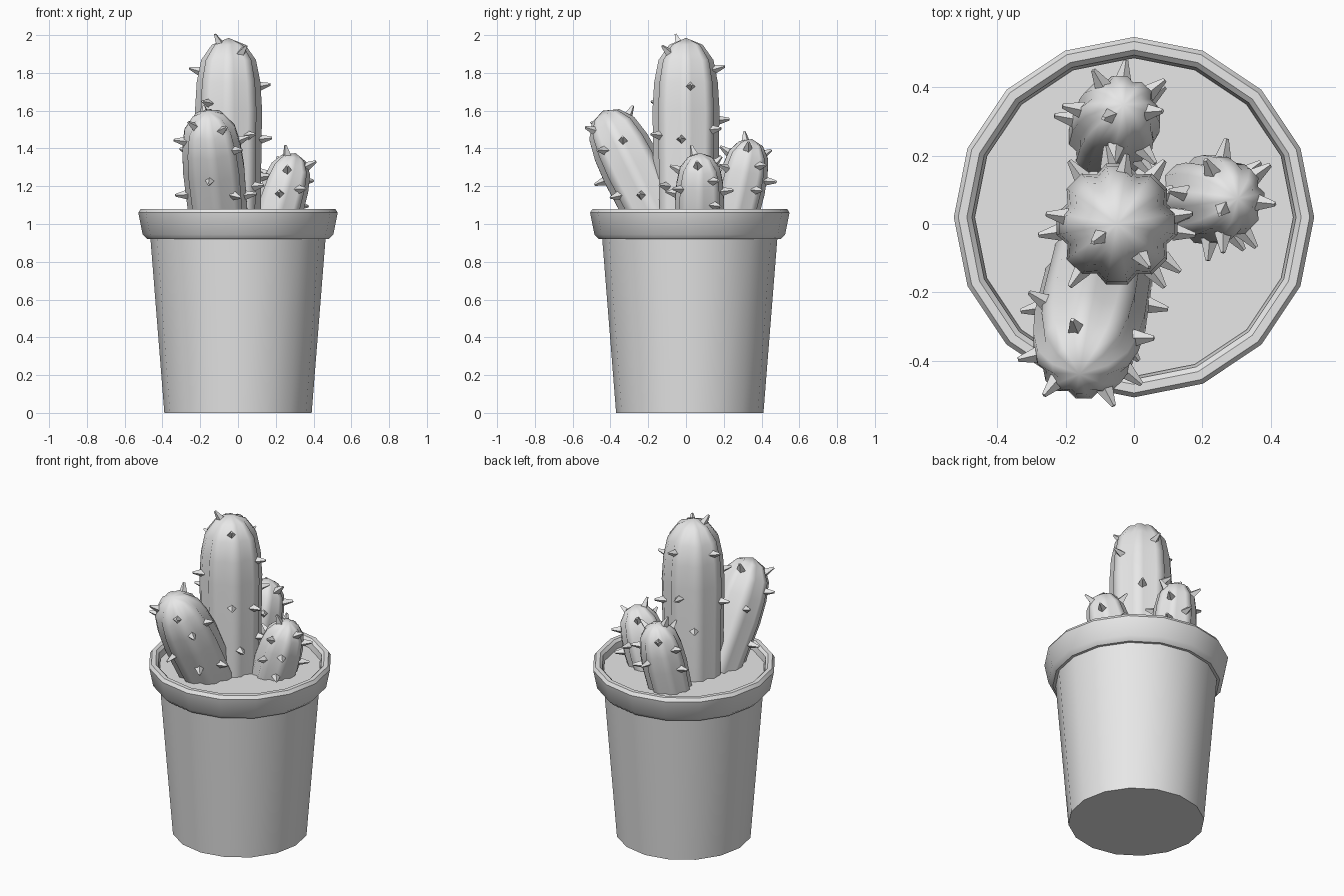
import bpy
import bmesh
from math import radians, cos, sin, tau
from mathutils import Vector, Matrix

cube = bpy.data.objects.get("Cube")
if cube:
    bpy.data.objects.remove(cube, do_unlink=True)

# One plain grey for everything
grey = bpy.data.materials.new("plain_grey")
grey.use_nodes = True
grey.diffuse_color = (0.8, 0.8, 0.8, 1)
grey.node_tree.nodes["Principled BSDF"].inputs["Base Color"].default_value = (0.8, 0.8, 0.8, 1)


def finish(bm, name, angle):
    bmesh.ops.recalc_face_normals(bm, faces=bm.faces)
    mesh = bpy.data.meshes.new(name)
    bm.to_mesh(mesh)
    bm.free()
    mesh.materials.append(grey)
    mesh.shade_smooth()
    mesh.set_sharp_from_angle(angle=radians(angle))
    obj = bpy.data.objects.new(name, mesh)
    bpy.context.collection.objects.link(obj)
    return obj


def bridge(bm, lower, upper):
    n = len(lower)
    for i in range(n):
        j = (i + 1) % n
        bm.faces.new((lower[i], lower[j], upper[j], upper[i]))


def lathe(name, profile, closed=False, sides=16):
    bm = bmesh.new()
    rings = []
    for r, z in profile:
        rings.append([bm.verts.new((r * cos(tau * i / sides), r * sin(tau * i / sides) + POT_Y, z))
                      for i in range(sides)])
    for a, b in zip(rings, rings[1:]):
        bridge(bm, a, b)
    if closed:
        bridge(bm, rings[-1], rings[0])
    else:
        bm.faces.new(rings[0])
        bm.faces.new(rings[-1])
    return finish(bm, name, 35)


# Pot, rim and soil
POT_Y = 0.02
lathe("pot_body", [(0.39, 0), (0.465, 0.94)])
lathe("pot_rim", [(0.455, 0.92), (0.48, 0.92), (0.505, 0.945), (0.528, 1.06), (0.515, 1.08),
                  (0.49, 1.08), (0.475, 1.065), (0.465, 1.0)], closed=True)
lathe("soil", [(0.467, 1.0), (0.467, 1.03)])

# Cactus outline: distance below the tip and radius, both in cactus radii
CAP = [(0, 0), (0.2, 0.5), (0.65, 0.82), (1.3, 0.95), (2.1, 1)]
LOBES = 8


def cap_radius(s):
    for (s0, r0), (s1, r1) in zip(CAP, CAP[1:]):
        if s <= s1:
            return r0 + (r1 - r0) * (s - s0) / (s1 - s0)
    return 1


def cactus(name, base, tip, radius, spines):
    base, tip = Vector(base), Vector(tip)
    axis = (tip - base).normalized()
    turn = Vector((0, 0, 1)).rotation_difference(axis).to_matrix()
    length = (tip - base).length

    # Ribbed body: two ridge points and one groove point for each lobe
    bm = bmesh.new()
    rings = []
    for s, f in [(length / radius, 0.95)] + CAP[:0:-1]:
        ring = []
        for k in range(LOBES):
            for offset, scale in ((-10, 1), (10, 1), (22.5, 0.87)):
                a = radians(k * 45 + offset)
                p = Vector((cos(a), sin(a), 0)) * radius * f * scale
                ring.append(bm.verts.new(tip - axis * s * radius + turn @ p))
        rings.append(ring)
    for a, b in zip(rings, rings[1:]):
        bridge(bm, a, b)
    top = bm.verts.new(tip)
    last = rings[-1]
    for i, v in enumerate(last):
        bm.faces.new((v, last[(i + 1) % len(last)], top))
    bm.faces.new(rings[0])
    finish(bm, name, 60)

    # Four-sided spines standing on the ridges
    bm = bmesh.new()
    for degrees, z in spines:
        a = radians(round(degrees / 45) * 45 + (8 if degrees % 45 < 22.5 else -8))
        s = max(0.1, (tip.z - z) / axis.z / radius)
        slope = (cap_radius(s + 0.2) - cap_radius(max(0, s - 0.2))) / 0.4
        out = Vector((cos(a), sin(a), 0))
        direction = turn @ (out + Vector((0, 0, slope + 0.1))).normalized()
        foot = tip - axis * s * radius + turn @ (out * radius * cap_radius(s))
        place = Matrix.Translation(foot + direction * 0.02) @ direction.to_track_quat('Z', 'Y').to_matrix().to_4x4()
        bmesh.ops.create_cone(bm, cap_ends=True, segments=4, radius1=0.026, radius2=0.007,
                              depth=0.065, matrix=place)
    finish(bm, name + "_spines", 30)


def spiral(top, count):
    return [(k * 135 + (k // 8) * 45 + 215, top - 0.02 - 0.3 * k / count) for k in range(count)]


cactus("tall_cactus", (-0.05, 0, 1.0), (-0.05, 0, 1.985), 0.18,
       [(215, 1.96), (310, 1.91), (170, 1.81), (15, 1.73), (80, 1.82), (240, 1.64), (295, 1.47),
        (345, 1.45), (100, 1.55), (190, 1.5), (130, 1.35), (50, 1.5), (330, 1.2), (20, 1.25)])
cactus("front_cactus", (-0.10, -0.14, 1.0), (-0.16, -0.44, 1.6), 0.165,
       [(185, 1.46), (215, 1.55), (300, 1.53), (330, 1.42), (265, 1.3), (200, 1.18), (310, 1.2),
        (345, 1.15), (20, 1.42), (100, 1.53), (150, 1.35)])
cactus("left_cactus", (0.19, 0.07, 1.0), (0.305, 0.075, 1.375), 0.132, spiral(1.375, 12))
cactus("back_cactus", (-0.07, 0.25, 1.0), (-0.03, 0.35, 1.45), 0.13, spiral(1.45, 12))
